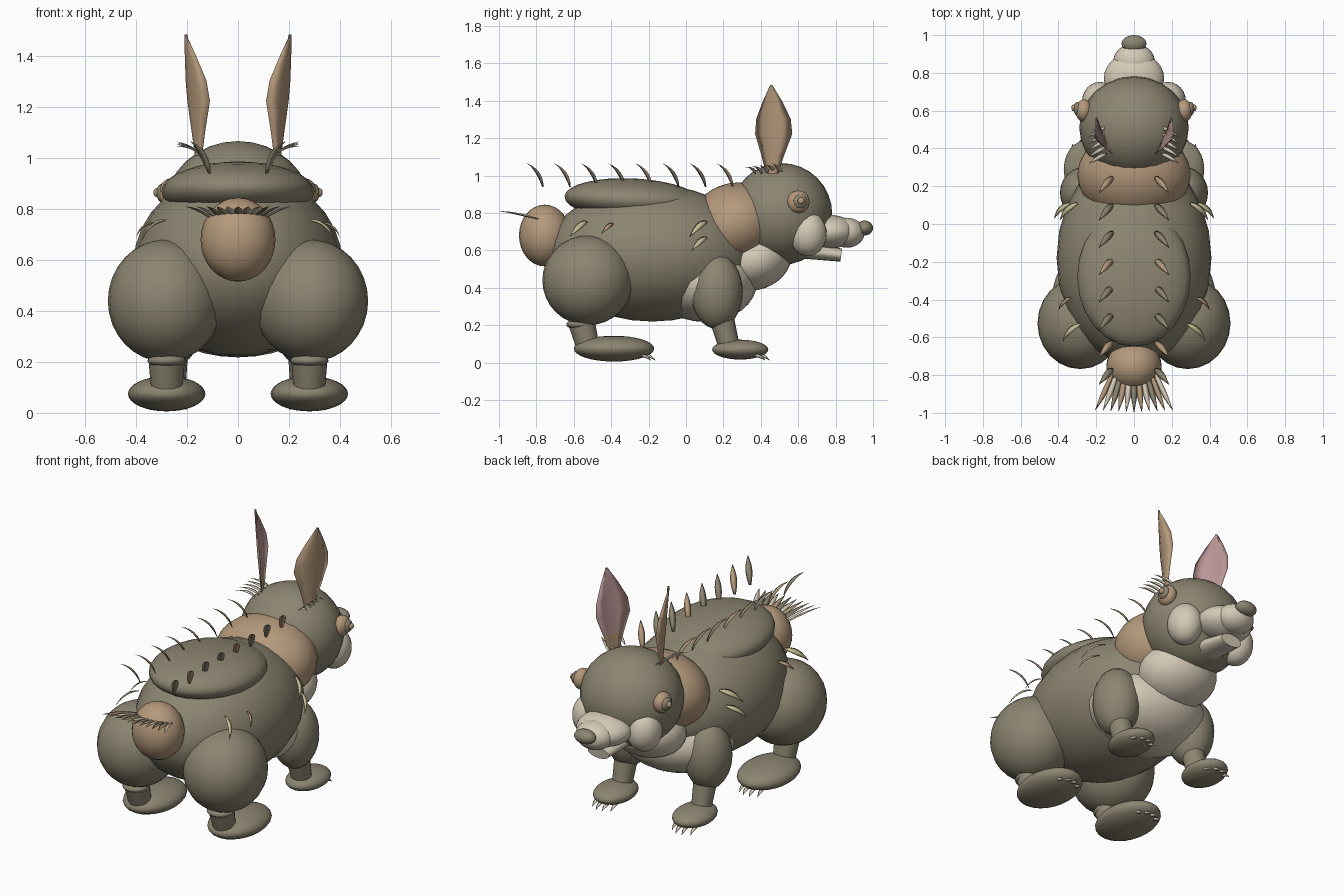
import bpy, bmesh, math
from mathutils import Vector, Matrix

cube = bpy.data.objects.get("Cube")
if cube:
    bpy.data.objects.remove(cube, do_unlink=True)


def make_material(name, color):
    mat = bpy.data.materials.new(name)
    mat.use_nodes = True
    mat.diffuse_color = (*color, 1)
    mat.node_tree.nodes["Principled BSDF"].inputs["Base Color"].default_value = (*color, 1)
    return mat


FUR = make_material("olive grey fur", (0.26, 0.235, 0.165))
TAN = make_material("tan fur", (0.46, 0.32, 0.20))
CREAM = make_material("cream fur", (0.66, 0.59, 0.47))
PINK = make_material("pink skin", (0.50, 0.31, 0.31))
YELLOW = make_material("pale yellow quill", (0.57, 0.53, 0.31))


def finish(name, bm, mats, smooth=True):
    bmesh.ops.recalc_face_normals(bm, faces=bm.faces)
    mesh = bpy.data.meshes.new(name)
    for face in bm.faces:
        face.smooth = smooth
    bm.to_mesh(mesh)
    bm.free()
    for mat in mats:
        mesh.materials.append(mat)
    obj = bpy.data.objects.new(name, mesh)
    bpy.context.collection.objects.link(obj)
    return obj


def ball(name, center, radii, mat, tilt=0):
    """Ellipsoid, tilted about the x axis in degrees."""
    bm = bmesh.new()
    bmesh.ops.create_uvsphere(bm, u_segments=24, v_segments=16, radius=1)
    bm.transform(Matrix.Translation(center)
                 @ Matrix.Rotation(math.radians(tilt), 4, 'X')
                 @ Matrix.Diagonal((*radii, 1)))
    return finish(name, bm, [mat])


def taper(name, start, end, r1, r2, mat, flat=1):
    """Tapered cylinder between two points."""
    a, b = Vector(start), Vector(end)
    bm = bmesh.new()
    bmesh.ops.create_cone(bm, cap_ends=True, segments=16, radius1=r1, radius2=r2,
                          depth=(b - a).length)
    bm.transform(Matrix.Translation((a + b) / 2)
                 @ (b - a).to_track_quat('Z', 'Y').to_matrix().to_4x4()
                 @ Matrix.Diagonal((1, flat, 1, 1)))
    obj = finish(name, bm, [mat])
    for p in obj.data.polygons:
        p.use_smooth = len(p.vertices) == 4
    return obj


def quill(name, start, bend, end, width, mat, side, thick=0.3):
    """Pointed leaf swept along a bent path."""
    a, c, b = Vector(start), Vector(bend), Vector(end)
    side = Vector(side).normalized()
    bm = bmesh.new()
    rings = []
    for i in range(7):
        t = i / 6
        p = a * (1 - t) ** 2 + c * 2 * t * (1 - t) + b * t * t
        tangent = (c - a) * (1 - t) + (b - c) * t
        normal = tangent.cross(side).normalized()
        w = width * max(0.08, math.sin(math.pi * (0.12 + 0.88 * t)))
        rings.append([bm.verts.new(p + d) for d in
                      (side * w, normal * w * thick, -side * w, -normal * w * thick)])
    for r, s in zip(rings, rings[1:]):
        for k in range(4):
            bm.faces.new((r[k], r[(k + 1) % 4], s[(k + 1) % 4], s[k]))
    bm.faces.new(rings[0])
    bm.faces.new(rings[-1])
    return finish(name, bm, [mat])


def ear(name, s):
    """Cupped leaf: tan shell outside, pink lining inside."""
    across = Vector((0.4 * s, 0.92, 0))
    inward = Vector((-0.92 * s, 0.4, 0))
    bm = bmesh.new()
    shells = []
    for lift in (0, 0.012):
        rows = []
        for t, w in ((0, .035), (.2, .065), (.45, .108), (.62, .1), (.82, .055), (1, .006)):
            mid = Vector((s * (0.165 + 0.045 * t), 0.455, 1.01 + 0.475 * t))
            rows.append([bm.verts.new(mid + across * w * k
                                      + inward * (0.32 * w * k * k + lift * (1 - abs(k))))
                         for k in (-1, -0.5, 0, 0.5, 1)])
        shells.append(rows)
    for index, rows in enumerate(shells):
        for r, q in zip(rows, rows[1:]):
            for k in range(4):
                f = bm.faces.new((r[k], r[k + 1], q[k + 1], q[k]))
                f.material_index = index if 0 < rows.index(r) < 5 else 0
    bmesh.ops.remove_doubles(bm, verts=bm.verts, dist=0.0005)
    finish(name, bm, [TAN, PINK])


# Trunk
ball("body", (0, -0.18, 0.585), (0.41, 0.56, 0.365), FUR)
ball("back_saddle", (0, -0.28, 0.87), (0.30, 0.37, 0.115), FUR, -3)
ball("belly_patch", (0, 0.10, 0.43), (0.35, 0.28, 0.212), CREAM)
ball("chest_bib", (0, 0.37, 0.55), (0.23, 0.20, 0.16), CREAM, 20)
ball("neck", (0, 0.26, 0.74), (0.30, 0.25, 0.22), TAN, 20)

# Head
ball("head", (0, 0.51, 0.795), (0.29, 0.272, 0.272), FUR)
ball("muzzle", (0, 0.77, 0.70), (0.16, 0.14, 0.09), CREAM)
ball("snout", (0, 0.86, 0.695), (0.11, 0.095, 0.08), CREAM)
ball("nose", (0, 0.955, 0.72), (0.066, 0.045, 0.04), FUR)
taper("lower_jaw", (0, 0.58, 0.61), (0, 0.83, 0.575), 0.10, 0.07, CREAM, 0.5)

# Tail and its fan
ball("tail", (0, -0.755, 0.68), (0.147, 0.138, 0.165), TAN)
fan_colors = (TAN, CREAM, FUR)
for i in range(11):
    x = (i - 5) / 5
    quill(f"tail_quill_{i}", (x * 0.11, -0.80 + 0.02 * abs(x), 0.765),
          (x * 0.15, -0.89, 0.80), (x * 0.205, -0.995 + 0.01 * abs(x), 0.81),
          0.018, fan_colors[i % 3], (1, 0, 0.3 * x))

# Paired parts
for s, tag in ((1, "left"), (-1, "right")):
    # Face
    ball(f"{tag}_cheek", (s * 0.18, 0.65, 0.69), (0.095, 0.102, 0.12), CREAM)
    ball(f"{tag}_eye", (s * 0.265, 0.60, 0.86), (0.045, 0.06, 0.06), TAN)
    ball(f"{tag}_eye_ring", (s * 0.298, 0.61, 0.863), (0.022, 0.037, 0.037), FUR)
    ball(f"{tag}_pupil", (s * 0.318, 0.615, 0.865), (0.014, 0.018, 0.018), TAN)
    ear(f"{tag}_ear", s)
    for i in range(5):
        y = 0.37 + 0.035 * i
        quill(f"{tag}_ear_tuft_{i}", (s * 0.145, y, 1.01), (s * 0.18, y - 0.01, 1.05),
              (s * 0.24, y - 0.05, 1.045 + 0.005 * i), 0.013, CREAM, (0, 1, 0))

    # Hind leg
    ball(f"{tag}_thigh", (s * 0.285, -0.525, 0.44), (0.226, 0.243, 0.24), FUR)
    ball(f"{tag}_hock", (s * 0.28, -0.565, 0.205), (0.075, 0.075, 0.03), FUR)
    taper(f"{tag}_hind_shin", (s * 0.28, -0.56, 0.22), (s * 0.28, -0.52, 0.07),
          0.072, 0.06, FUR)
    ball(f"{tag}_hind_foot", (s * 0.28, -0.385, 0.075), (0.152, 0.215, 0.069), FUR)

    # Front leg
    ball(f"{tag}_upper_arm", (s * 0.262, 0.165, 0.38), (0.13, 0.138, 0.2), FUR)
    taper(f"{tag}_front_shin", (s * 0.262, 0.19, 0.24), (s * 0.262, 0.235, 0.07),
          0.066, 0.055, FUR)
    ball(f"{tag}_front_foot", (s * 0.262, 0.29, 0.07), (0.11, 0.15, 0.053), FUR)

    # Claws
    for limb, fx, fy in (("hind", 0.28, -0.23), ("front", 0.262, 0.38)):
        for k in (-1.5, -0.5, 0.5, 1.5):
            x, y = s * fx + k * 0.04, fy - 0.012 * k * k
            quill(f"{tag}_{limb}_claw_{k}", (x, y - 0.02, 0.045), (x, y + 0.04, 0.045),
                  (x * 1.01, y + 0.07, 0.012), 0.013, CREAM, (1, 0, 0), 0.7)

    # Back quills, floating row
    for i in range(8):
        y = 0.25 - 0.145 * i
        quill(f"{tag}_back_quill_{i}", (s * 0.112, y, 0.94), (s * 0.135, y - 0.02, 1.035),
              (s * 0.185, y - 0.085, 1.065), 0.019,
              TAN if i % 3 == 0 else FUR, (0.8, 0.6 * s, 0))

    # Flank quills
    for name, y, z, x, mat, size in (("shoulder", 0.11, 0.755, 0.30, YELLOW, 1),
                                     ("rib", 0.11, 0.67, 0.34, YELLOW, 0.9),
                                     ("hip", -0.53, 0.755, 0.285, YELLOW, 1),
                                     ("side", -0.39, 0.745, 0.335, TAN, 0.7)):
        quill(f"{tag}_{name}_quill", (s * x, y, z),
              (s * (x + 0.07 * size), y - 0.03 * size, z - 0.005),
              (s * (x + 0.092 * size), y - 0.09 * size, z - 0.08 * size),
              0.019 * size, mat, (0.3 * s, 0.7, -0.5))
